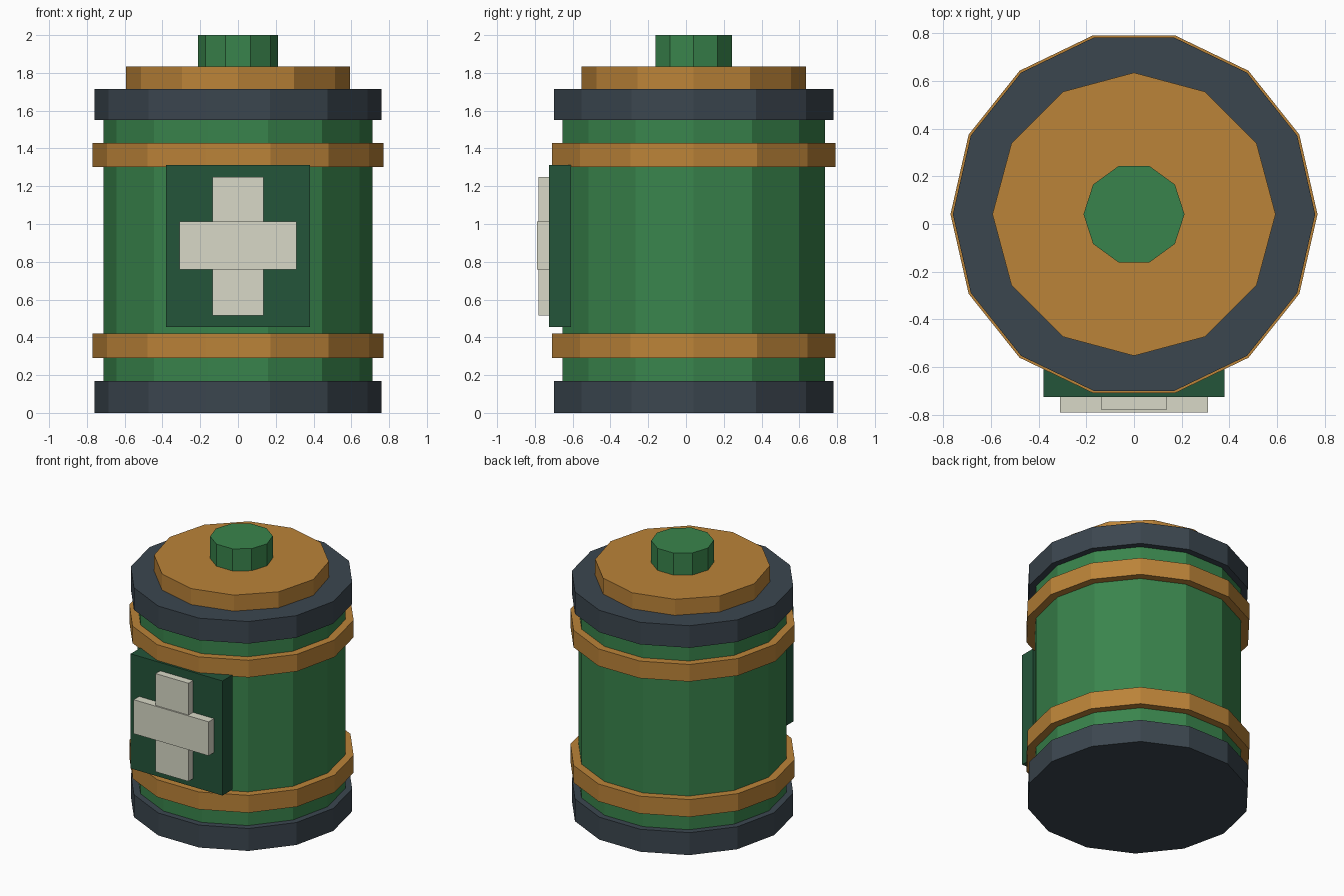
import bpy, bmesh, math

if "Cube" in bpy.data.objects:
    bpy.data.objects.remove(bpy.data.objects["Cube"])

AXIS_Y = 0.041  # canister axis sits slightly behind the origin


def lin(c):
    c /= 255
    return c / 12.92 if c <= 0.04045 else ((c + 0.055) / 1.055) ** 2.4


def material(name, rgb):
    m = bpy.data.materials.new(name)
    m.diffuse_color = (*[lin(c) for c in rgb], 1)
    m.use_nodes = True
    m.node_tree.nodes["Principled BSDF"].inputs["Base Color"].default_value = m.diffuse_color
    return m


green = material("green", (57, 132, 76))
dark_green = material("dark green", (36, 85, 58))
slate = material("slate", (59, 70, 79))
ochre = material("ochre", (187, 131, 56))
cream = material("cream", (216, 217, 199))


def add(name, bm, mat):
    bmesh.ops.recalc_face_normals(bm, faces=bm.faces)
    me = bpy.data.meshes.new(name)
    bm.to_mesh(me)
    bm.free()
    me.materials.append(mat)
    bpy.context.collection.objects.link(bpy.data.objects.new(name, me))


def drum(name, sides, r, z0, z1, mat):
    """Flat-sided prism with a corner on the +x axis."""
    bm = bmesh.new()
    ring = [bm.verts.new((r * math.cos(math.tau * i / sides),
                          AXIS_Y + r * math.sin(math.tau * i / sides), z0))
            for i in range(sides)]
    base = bm.faces.new(ring)
    top = bmesh.ops.extrude_face_region(bm, geom=[base], use_keep_orig=True)["geom"]
    for v in top:
        if isinstance(v, bmesh.types.BMVert):
            v.co.z = z1
    add(name, bm, mat)


def box(name, half_x, y0, y1, z0, z1, mat):
    bm = bmesh.new()
    bmesh.ops.create_cube(bm, size=1)
    for v in bm.verts:
        v.co = (v.co.x * 2 * half_x, y0 if v.co.y < 0 else y1, z0 if v.co.z < 0 else z1)
    add(name, bm, mat)


# Canister body, end caps and bands
drum("body", 14, 0.713, 0.1, 1.62, green)
drum("base_cap", 14, 0.76, 0.0, 0.168, slate)
drum("top_cap", 14, 0.76, 1.55, 1.715, slate)
drum("lower_band", 14, 0.77, 0.29, 0.42, ochre)
drum("upper_band", 14, 0.77, 1.302, 1.43, ochre)

# Lid and knob
drum("lid", 12, 0.594, 1.70, 1.835, ochre)
drum("knob", 10, 0.212, 1.82, 2.0, green)

# Front plate with raised cross
box("front_plate", 0.38, -0.726, -0.61, 0.455, 1.312, dark_green)
box("cross_upright", 0.136, -0.78, -0.715, 0.516, 1.25, cream)
box("cross_bar", 0.31, -0.79, -0.715, 0.758, 1.012, cream)
